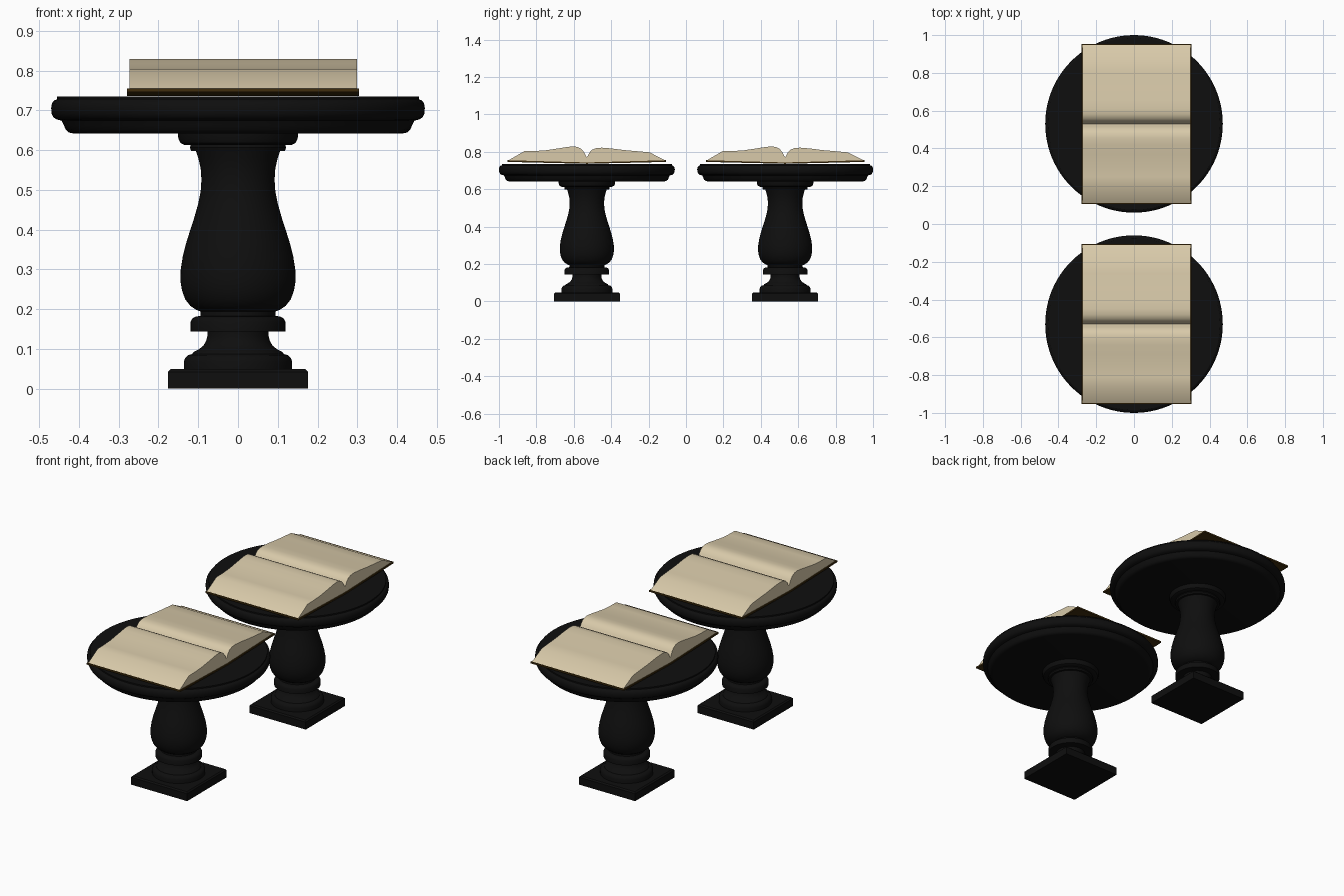
import bpy, bmesh, math

if "Cube" in bpy.data.objects:
    bpy.data.objects.remove(bpy.data.objects["Cube"])


def material(name, rgb):
    m = bpy.data.materials.new(name)
    m.diffuse_color = (*rgb, 1)
    m.use_nodes = True
    m.node_tree.nodes["Principled BSDF"].inputs["Base Color"].default_value = m.diffuse_color
    return m


BLACK = material("black stone", (0.0045, 0.0045, 0.0045))
PAPER = material("aged paper", (0.69, 0.59, 0.40))
LEATHER = material("brown leather", (0.05, 0.026, 0.004))


def finish(bm, name, mat, loc, angle=35):
    bmesh.ops.recalc_face_normals(bm, faces=bm.faces)
    me = bpy.data.meshes.new(name)
    bm.to_mesh(me)
    bm.free()
    me.materials.append(mat)
    ob = bpy.data.objects.new(name, me)
    ob.location = loc
    bpy.context.collection.objects.link(ob)
    bpy.ops.object.select_all(action='DESELECT')
    ob.select_set(True)
    bpy.context.view_layer.objects.active = ob
    bpy.ops.object.shade_smooth_by_angle(angle=math.radians(angle))
    return ob


def lathe(name, profile, mat, loc, seg=64):
    """Spin an (r, z) profile around z and cap both ends."""
    bm = bmesh.new()
    rings = []
    for r, z in profile:
        rings.append([bm.verts.new((r * math.cos(2 * math.pi * i / seg),
                                    r * math.sin(2 * math.pi * i / seg), z))
                      for i in range(seg)])
    for a, b in zip(rings, rings[1:]):
        for i in range(seg):
            j = (i + 1) % seg
            bm.faces.new((a[i], a[j], b[j], b[i]))
    bm.faces.new(rings[0])
    bm.faces.new(rings[-1])
    return finish(bm, name, mat, loc)


def extrude_x(name, top, bottom, x0, x1, mat, loc):
    """Sweep the area between two (y, z) lines with equal y's along x."""
    bm = bmesh.new()
    outline = top + bottom[::-1]
    a = [bm.verts.new((x0, y, z)) for y, z in outline]
    b = [bm.verts.new((x1, y, z)) for y, z in outline]
    n = len(outline)
    for i in range(n):
        j = (i + 1) % n
        bm.faces.new((a[i], a[j], b[j], b[i]))
    bm.faces.new(a)
    bm.faces.new(b)
    return finish(bm, name, mat, loc)


# turned pedestal: foot mouldings, collar, vase and neck mouldings
PEDESTAL = [
    (0.136, 0.045), (0.136, 0.068), (0.133, 0.077), (0.126, 0.084), (0.115, 0.087),
    (0.112, 0.092), (0.098, 0.099), (0.087, 0.108), (0.080, 0.120), (0.077, 0.132), (0.077, 0.143),
    (0.119, 0.143), (0.119, 0.168), (0.115, 0.176), (0.107, 0.181), (0.094, 0.183),
    (0.094, 0.194), (0.105, 0.198), (0.120, 0.208), (0.133, 0.225), (0.141, 0.247),
    (0.145, 0.272), (0.144, 0.300), (0.139, 0.332), (0.131, 0.364), (0.121, 0.396),
    (0.110, 0.430), (0.100, 0.465), (0.094, 0.495), (0.092, 0.525), (0.094, 0.555),
    (0.100, 0.580), (0.106, 0.598), (0.118, 0.598), (0.121, 0.606), (0.119, 0.613),
    (0.135, 0.613), (0.145, 0.618), (0.150, 0.628), (0.152, 0.650)]
# round table top with stepped, rounded rim
TOP = [
    (0.415, 0.642), (0.425, 0.644), (0.433, 0.651), (0.438, 0.662), (0.444, 0.674),
    (0.456, 0.677), (0.464, 0.682), (0.469, 0.692), (0.470, 0.706), (0.468, 0.718),
    (0.462, 0.725), (0.455, 0.728), (0.455, 0.735)]
# open page block, as a line across both pages
PAGES = [
    (-0.418, 0.755), (-0.335, 0.803), (-0.28, 0.804), (-0.22, 0.808), (-0.16, 0.817),
    (-0.11, 0.825), (-0.075, 0.829), (-0.05, 0.826), (-0.03, 0.816), (-0.015, 0.798),
    (-0.005, 0.778), (0, 0.772), (0.005, 0.778), (0.014, 0.796), (0.028, 0.811),
    (0.05, 0.820), (0.08, 0.822), (0.13, 0.818), (0.20, 0.809), (0.27, 0.803),
    (0.335, 0.797), (0.418, 0.755)]

for y, side in ((-0.53, "front"), (0.53, "back")):
    loc = (0, y, 0)

    # square plinth with a small chamfer round the top
    bm = bmesh.new()
    bmesh.ops.create_cube(bm, size=1)
    for v in bm.verts:
        v.co = (v.co.x * 0.352, v.co.y * 0.352, (v.co.z + 0.5) * 0.049)
    rim = [e for e in bm.edges if all(v.co.z > 0.04 for v in e.verts)]
    bmesh.ops.bevel(bm, geom=rim, offset=0.007, segments=1, affect='EDGES')
    finish(bm, side + "_plinth", BLACK, loc, 20)

    lathe(side + "_pedestal", PEDESTAL, BLACK, loc)
    lathe(side + "_table_top", TOP, BLACK, loc, 96)

    # book: page block on a thin cover that rises slightly to its edges
    extrude_x(side + "_book_pages", PAGES, [(-0.418, 0.750), (0, 0.742), (0.418, 0.750)],
              -0.273, 0.299, PAPER, loc)
    extrude_x(side + "_book_cover", [(-0.424, 0.755), (0, 0.743), (0.424, 0.755)],
              [(-0.424, 0.746), (0, 0.736), (0.424, 0.746)], -0.279, 0.305, LEATHER, loc)
